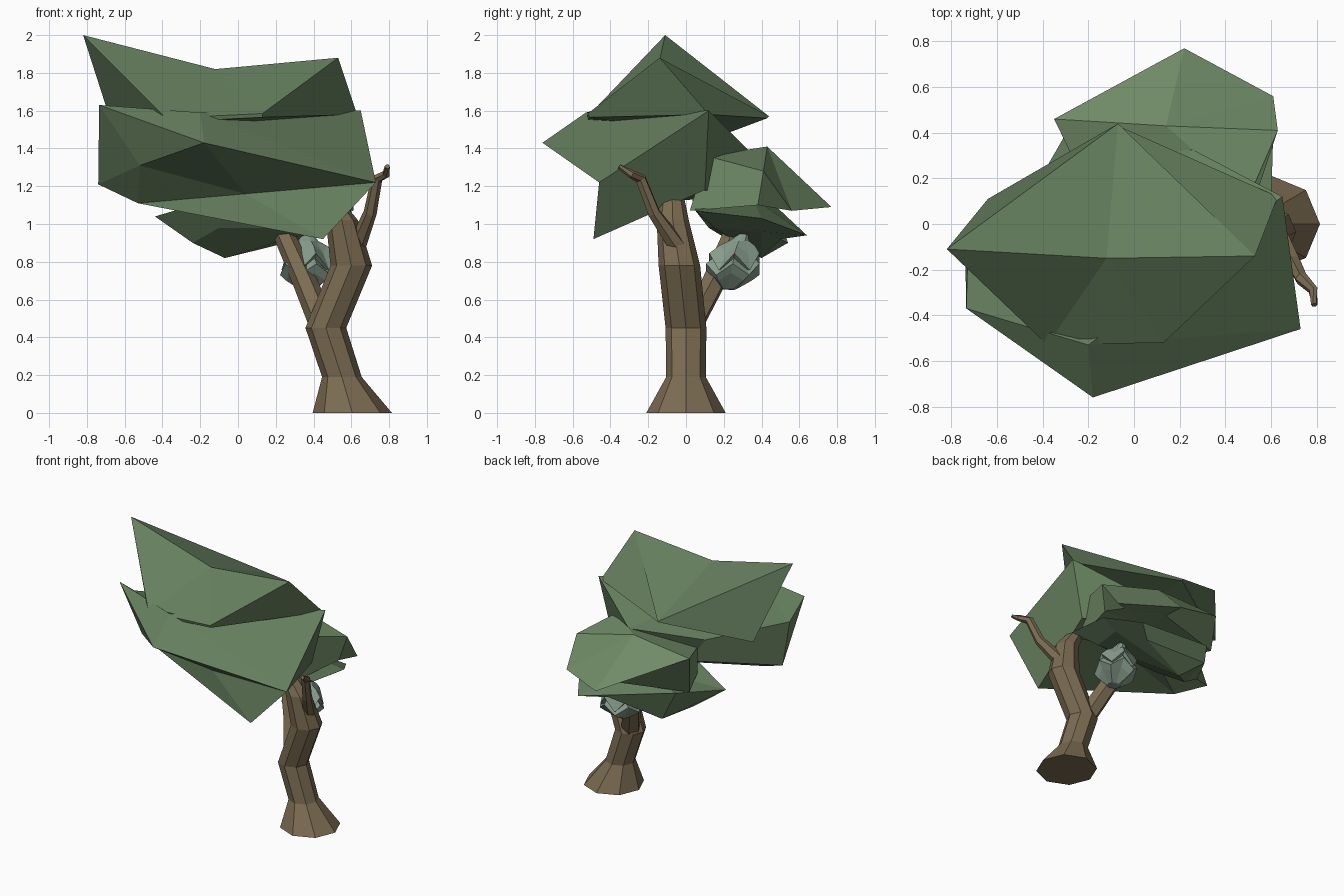
import bpy, bmesh, math
from mathutils import Vector

if "Cube" in bpy.data.objects:
    bpy.data.objects.remove(bpy.data.objects["Cube"])


def material(name, rgb):
    m = bpy.data.materials.new(name)
    m.diffuse_color = (*rgb, 1)
    m.use_nodes = True
    m.node_tree.nodes["Principled BSDF"].inputs["Base Color"].default_value = m.diffuse_color
    return m


BARK = material("bark", (0.20, 0.15, 0.085))
LEAF = material("leaf", (0.13, 0.21, 0.11))
LEAF_LIGHT = material("leaf_light", (0.17, 0.27, 0.14))
CONE = material("cone_scales", (0.25, 0.34, 0.27))


def loft(name, mat, rings, start, end):
    """Skin equal-sized rings together and close each end onto a point."""
    bm = bmesh.new()
    rows = [[bm.verts.new(p) for p in r] for r in rings]
    n = len(rows[0])
    for a, b in zip(rows, rows[1:]):
        for i in range(n):
            j = (i + 1) % n
            bm.faces.new((a[i], a[j], b[j], b[i]))
    for row, tip in ((rows[0], start), (rows[-1], end)):
        v = bm.verts.new(tip)
        for i in range(n):
            bm.faces.new((row[i], row[(i + 1) % n], v))
    bmesh.ops.remove_doubles(bm, verts=bm.verts, dist=0.0005)
    bmesh.ops.recalc_face_normals(bm, faces=bm.faces)
    me = bpy.data.meshes.new(name)
    bm.to_mesh(me)
    bm.free()
    me.materials.append(mat)
    ob = bpy.data.objects.new(name, me)
    bpy.context.collection.objects.link(ob)
    return ob


def limb(name, path, sides, flat=False):
    """Tapered tube through (x, y, z, radius) points."""
    pts = [Vector(p[:3]) for p in path]
    rings = []
    for i, c in enumerate(pts):
        t = pts[min(i + 1, len(pts) - 1)] - pts[max(i - 1, 0)]
        axis = Vector((0, 0, 1)) if flat else t.normalized()
        u = Vector((0, 1, 0)).cross(axis).normalized()
        w = axis.cross(u)
        r = path[i][3]
        rings.append([c + r * (u * math.cos(a) + w * math.sin(a))
                      for a in (k * math.tau / sides for k in range(sides))])
    return loft(name, BARK, rings, pts[0], pts[-1])


# Trunk and branches
limb("trunk", [(.605, 0, 0, .21), (.55, 0, .19, .105), (.465, 0, .45, .108),
               (.60, -.035, .78, .11), (.55, -.07, 1.02, .085),
               (.44, -.075, 1.19, .055)], 8, flat=True)
limb("back_branch", [(.45, .02, .46, .07), (.36, .14, .68, .065),
                     (.24, .25, .95, .055)], 6)
limb("thin_branch", [(.62, -.03, .86, .05), (.70, -.17, 1.06, .035),
                     (.735, -.24, 1.24, .03), (.785, -.29, 1.265, .022),
                     (.79, -.355, 1.305, .014)], 6)

# Main crown: saddle-shaped cap over a thick lower slab
loft("crown_cap", LEAF, [
    [(-.82, -.11, 2.0), (-.38, -.53, 1.56), (.13, -.52, 1.585),
     (.53, -.14, 1.88), (-.07, .44, 1.57)],
    [(-.64, .11, 1.44), (-.38, -.53, 1.54), (.13, -.51, 1.565),
     (.63, .12, 1.58), (-.07, .43, 1.56)]],
    (-.12, -.15, 1.82), (0, -.1, 1.5))
FRONT, RIGHT, LEFT = (-.18, -.76, 1.43), (.73, -.46, 1.22), (-.735, -.37, 1.63)
UNDER, SIDE, BACK = (.04, -.36, 1.16), (-.52, -.41, 1.31), (-.74, -.1, 1.21)
loft("crown_slab", LEAF, [
    [FRONT, RIGHT, RIGHT, (.65, .12, 1.60), (.25, .33, 1.39), (-.3, .2, 1.40),
     (-.73, -.2, 1.50), LEFT, LEFT, FRONT],
    [UNDER, UNDER, (.45, -.49, .92), (.55, .1, 1.18), (.2, .28, 1.15),
     (-.1, .1, 1.15), BACK, BACK, SIDE, SIDE]],
    (-.2, -.53, 1.59), (-.53, -.2, 1.11))

# Back crown: two stacked clumps
loft("back_crown_upper", LEAF_LIGHT, [
    [(-.35, .46, 1.37), (.22, .77, 1.09), (.61, .56, 1.07), (.63, .41, 1.28),
     (.5, .11, 1.36), (-.2, .15, 1.3)],
    [(-.33, .43, 1.10), (.22, .60, 1.10), (.5, .5, 1.10), (.58, .38, 1.1),
     (.5, .02, 1.07), (-.2, .15, 1.1)]],
    (.14, .43, 1.41), (.15, .35, 1.12))
loft("back_crown_lower", LEAF, [
    [(-.44, .15, 1.04), (-.25, .48, 1.09), (.46, .64, .94), (.61, .4, 1.03),
     (.6, .05, 1.07), (-.1, .03, 1.14)],
    [(-.24, .25, .90), (-.18, .54, .90), (.3, .5, .92), (.5, .4, .96),
     (.45, .15, .98), (-.1, .12, .98)]],
    (.1, .35, 1.14), (-.07, .40, .82))

# Hanging cone: overlapping pointed scales from top to bottom (radius, z, zigzag)
rings = []
for r, z, zig in ((.055, .91, 0), (.10, .865, .02), (.14, .80, .045), (.118, .79, .03),
                  (.148, .76, .03), (.115, .72, .02), (.045, .655, 0)):
    cy = .245 + (z - .75) * .22
    rings.append([(.37 + r * math.cos(a), cy + r * math.sin(a), z + zig * (-1) ** k)
                  for k, a in ((k, k * math.tau / 10) for k in range(10))])
loft("hanging_cone", CONE, rings, (.37, .33, .98), (.37, .25, .65))
